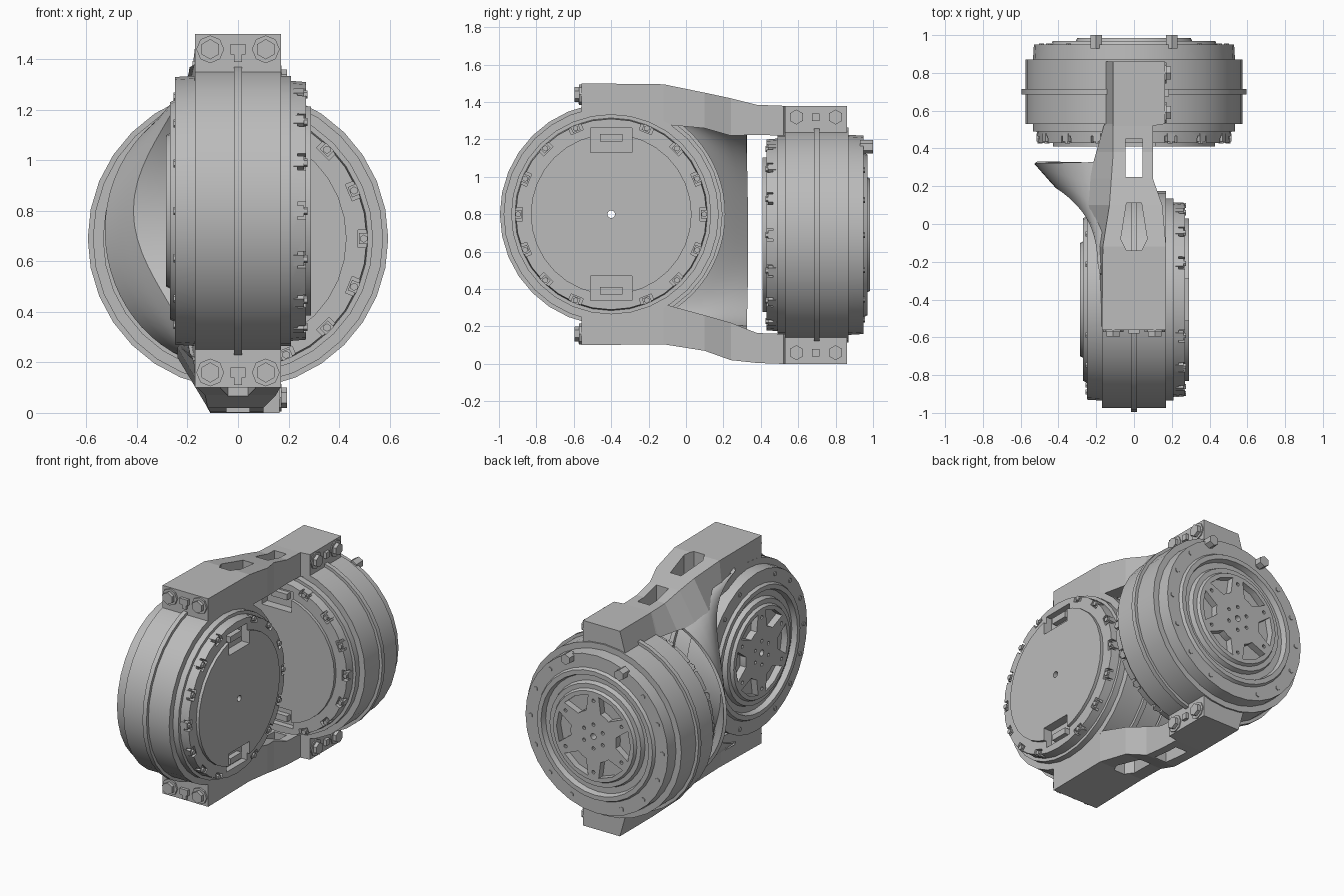
import bpy, bmesh, math
from math import sin, cos, pi, radians
from mathutils import Matrix, Vector

if "Cube" in bpy.data.objects:
    bpy.data.objects.remove(bpy.data.objects["Cube"])

grey = bpy.data.materials.new("neutral grey")
grey.use_nodes = True
COLOUR = (0.5, 0.5, 0.5, 1)
grey.diffuse_color = COLOUR
grey.node_tree.nodes["Principled BSDF"].inputs["Base Color"].default_value = COLOUR


def make(name, bm):
    bmesh.ops.recalc_face_normals(bm, faces=bm.faces)
    mesh = bpy.data.meshes.new(name)
    bm.to_mesh(mesh)
    bm.free()
    mesh.materials.append(grey)
    ob = bpy.data.objects.new(name, mesh)
    bpy.context.collection.objects.link(ob)
    return ob


def activate(ob):
    bpy.ops.object.select_all(action='DESELECT')
    ob.select_set(True)
    bpy.context.view_layer.objects.active = ob


def smooth(ob, angle=30):
    activate(ob)
    bpy.ops.object.shade_smooth_by_angle(angle=radians(angle))


def cut(ob, bm):
    cutter = make("cutter", bm)
    cutter.hide_render = True
    mod = ob.modifiers.new("cut", 'BOOLEAN')
    mod.operation, mod.solver, mod.object = 'DIFFERENCE', 'EXACT', cutter
    activate(ob)
    bpy.ops.object.modifier_apply(modifier=mod.name)
    bpy.data.objects.remove(cutter)


def add_box(bm, lo, hi, turn=Matrix()):
    lo, hi = Vector(lo), Vector(hi)
    m = turn @ Matrix.Translation((lo + hi) / 2) @ Matrix.Diagonal((*(hi - lo), 1))
    bmesh.ops.create_cube(bm, size=1, matrix=m)


def add_rod(bm, start, axis, r, length, sides=6):
    """Cylinder rising from start along axis."""
    axis = Vector(axis)
    m = Matrix.Translation(Vector(start) + axis * length / 2) @ axis.to_track_quat('Z', 'Y').to_matrix().to_4x4()
    bmesh.ops.create_cone(bm, cap_ends=True, segments=sides, radius1=r, radius2=r, depth=length, matrix=m)


def rings(bm, loops, close):
    """Skin a row of equal vertex loops."""
    n = len(loops)
    for i in range(n if close else n - 1):
        a, b = loops[i], loops[(i + 1) % n]
        for j in range(len(a)):
            k = (j + 1) % len(a)
            bm.faces.new((a[j], a[k], b[k], b[j]))
    if not close:
        bm.faces.new(loops[0])
        bm.faces.new(loops[-1])


# Drum section: radius and position along the axle, plate side first
PROFILE = [(.02, .29), (.43, .29), (.43, .27), (.51, .27), (.515, .21), (.535, .21),
           (.535, .17), (.575, .17), (.575, .015), (.595, .015), (.595, -.015),
           (.575, -.015), (.575, -.17), (.535, -.17), (.53, -.25), (.44, -.25),
           (.43, -.27), (.40, -.27), (.39, -.235), (.35, -.235), (.34, -.265),
           (.31, -.265), (.3, -.285), (.02, -.285)]
SIDES = 32


def build_drum(name, place):
    bm = bmesh.new()
    loops = []
    for i in range(SIDES):
        a = 2 * pi * i / SIDES
        loops.append([bm.verts.new((x, r * cos(a), r * sin(a))) for r, x in PROFILE])
    rings(bm, loops, True)
    drum = make(name, bm)

    # six tapered windows and small holes in the wheel
    bm = bmesh.new()
    for i in range(6):
        a = 2 * pi * i / 6
        arc = [(r, a + s * d) for r, d, sgn in ((.17, .2, 1), (.275, .38, -1)) for s in (-sgn, 0, sgn)]
        loop = [[bm.verts.new((x, r * cos(t), r * sin(t))) for r, t in arc] for x in (-.24, -.32)]
        rings(bm, loop, False)
        b = a + pi / 6
        for r in (.08, .24):
            add_rod(bm, (-.32, r * cos(b), r * sin(b)), (1, 0, 0), .012, .07, 8)
    # connector slots and clamp pockets in the plate side
    for s in (-1, 1):
        add_box(bm, (.23, -.11, .33 if s > 0 else -.46), (.32, .11, .46 if s > 0 else -.33))
    clamps = [Matrix.Rotation(2 * pi * i / 16, 4, 'X') for i in range(16) if i not in (4, 12)]
    for turn in clamps:
        add_box(bm, (.235, .475, -.035), (.3, .56, .035), turn)
    cut(drum, bm)
    drum.matrix_world = place
    smooth(drum)

    # rim clamps, wheel screws and plate connectors
    bm = bmesh.new()
    for turn in clamps:
        add_box(bm, (.22, .48, -.022), (.262, .515, .022), turn)
        add_rod(bm, turn @ Vector((.25, .498, 0)), (1, 0, 0), .016, .025)
        add_rod(bm, turn @ Vector((-.24, .49, 0)), (-1, 0, 0), .016, .016)
    for s in (-1, 1):
        add_box(bm, (.2, -.06, s * .41 - .02), (.265, .06, s * .41 + .02))
    fix = make(name + "_fasteners", bm)
    fix.matrix_world = place


place_a = Matrix.Translation((0, -.4, .8))
place_b = Matrix.Translation((0, .7, .69)) @ Matrix.Rotation(-pi / 2, 4, 'Z')
build_drum("front_drum", place_a)
build_drum("rear_drum", place_b)

# Upper and lower arms:
# y, outer left edge, inner left edge, right edge, outer height, inner height, mid height
SECTIONS = [(-.56, -.17, -.17, .17, .7, .52, .8), (-.12, -.165, -.19, .17, .695, .48, .8),
            (.1, -.13, -.24, .15, .69, .5, .76), (.24, -.12, -.24, .1, .7, .5, .72),
            (.38, -.11, -.2, .1, .69, .53, .695), (.52, -.11, -.16, .1, .69, .53, .69),
            (.53, -.11, -.155, .165, .69, .53, .69), (.86, -.11, -.155, .165, .69, .53, .69)]
for side, s in (("upper", 1), ("lower", -1)):
    bm = bmesh.new()
    rings(bm, [[bm.verts.new((x, y, mid + s * h)) for x, h in
                ((x0, out), (x1, out), (x1, inn), (x2, inn))]
               for y, x0, x2, x1, out, inn, mid in SECTIONS], False)
    arm = make(side + "_arm", bm)
    bm = bmesh.new()
    zs = sorted((.75 + s * .3, .75 + s * .9))
    add_box(bm, (-.045, .25, zs[0]), (.045, .45, zs[1]))
    outline = [(-.04, -.14), (.04, -.14), (.07, -.08), (.04, .11), (-.04, .11), (-.07, -.08)]
    rings(bm, [[bm.verts.new((x, y, z)) for x, y in outline] for z in zs], False)
    cut(arm, bm)

    # flange bolts and cable clips at both ends
    bm = bmesh.new()
    for e in (-1, 1):
        za, zb = .8 + s * .64, .69 + s * .63
        add_rod(bm, (e * .11, -.56, za), (0, -1, 0), .055, .012, 8)
        add_rod(bm, (e * .11, -.57, za), (0, -1, 0), .04, .025)
        add_rod(bm, (.16, .695 + e * .105, zb), (1, 0, 0), .055, .012, 8)
        add_rod(bm, (.17, .695 + e * .105, zb), (1, 0, 0), .04, .025)
    add_box(bm, (-.03, -.58, za - .02), (.03, -.55, za + .02))
    add_box(bm, (-.015, -.575, za - .05), (.015, -.55, za))
    add_box(bm, (.15, .675, zb - .02), (.185, .715, zb + .02))
    make(side + "_arm_bolts", bm)

# Web: a cylindrical socket behind the front drum that turns at a crescent
# edge into a flare ending flat before the rear drum
bm = bmesh.new()
ROWS, COLS = 28, 4
grid = []
for i in range(ROWS + 1):
    t = radians(-77 + 154 * i / ROWS)
    y, z = -.4 + .6 * cos(t), .8 + .6 * sin(t)
    root = Vector((-.14, y, z))
    edge = Vector((-.18 - .23 * cos(t) ** 4, y, z))
    lip = Vector((-.52 * cos(t), .325, .72 + .54 * sin(t)))
    row = [root.lerp(edge, j / COLS) for j in range(COLS)]
    row += [edge.lerp(lip, j / COLS) for j in range(COLS + 1)]
    grid.append([bm.verts.new(p) for p in row])
for p, q in zip(grid, grid[1:]):
    for j in range(2 * COLS):
        bm.faces.new((p[j], p[j + 1], q[j + 1], q[j]))
web = make("flared_web", bm)
mod = web.modifiers.new("thickness", 'SOLIDIFY')
mod.thickness, mod.offset = .02, 0
activate(web)
bpy.ops.object.modifier_apply(modifier=mod.name)
smooth(web, 35)

# Two large hex bolts high on the rear drum
bm = bmesh.new()
for s in (-1, 1):
    add_rod(bm, (s * .2, .93, .69 + .47), (0, 1, 0), .036, .07)
make("rear_hex_bolts", bm)
